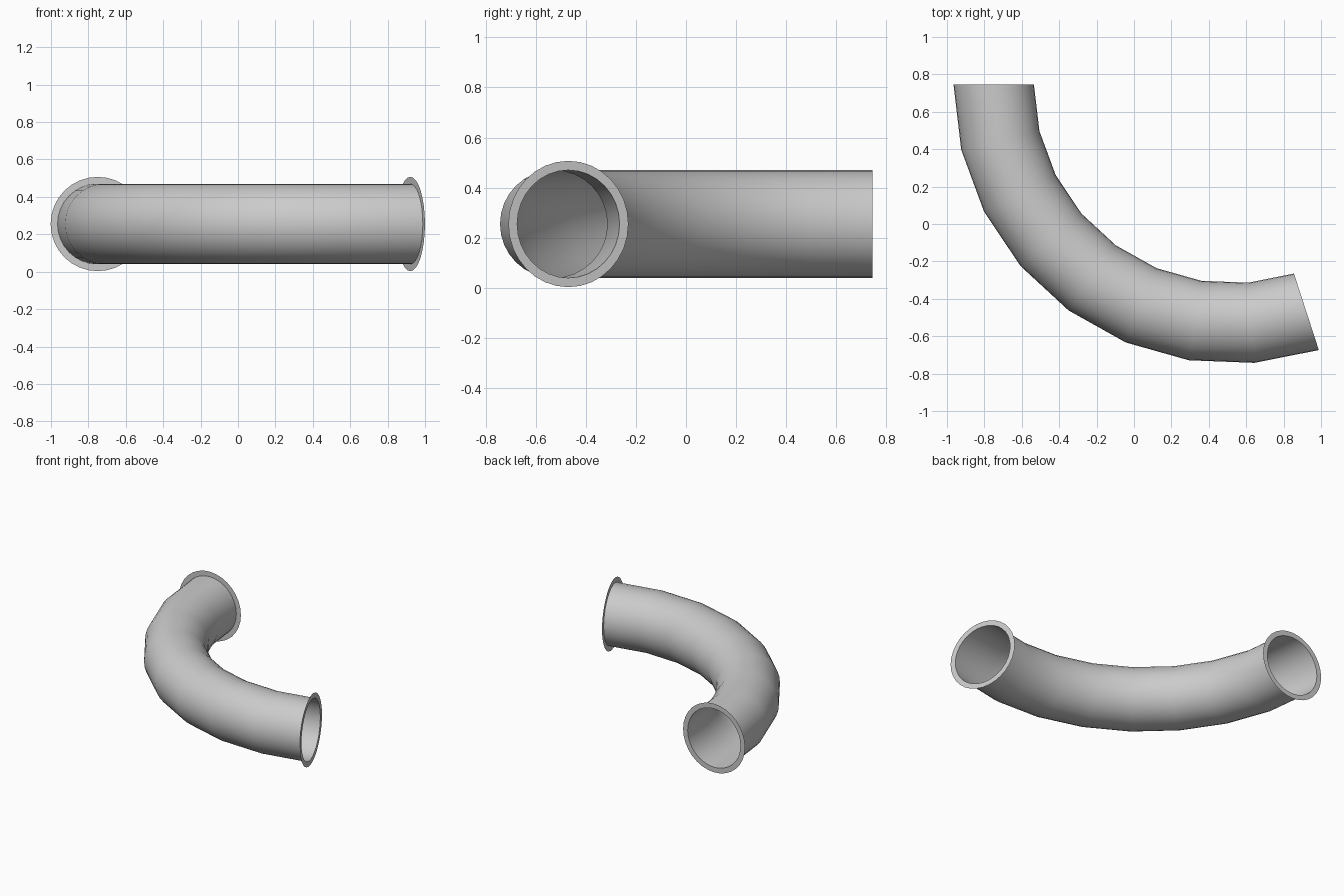
import bpy, bmesh
from math import radians, cos, sin, tau
from mathutils import Vector, Matrix

if "Cube" in bpy.data.objects:
    bpy.data.objects.remove(bpy.data.objects["Cube"])

SIDES = 32
BEND = radians(108)                  # total turn of the elbow
STEPS = 8
BEND_R = 1.277                       # bend radius of the centre line
PIPE_R, FLANGE_R = 0.215, 0.252
Z = 0.255
CENTRE = Vector((0.527, 0.745, Z))   # bend centre


def ring(bm, angle, radius):
    """Circle of vertices across the pipe at an angle along the bend."""
    turn = Matrix.Translation(CENTRE) @ Matrix.Rotation(angle, 4, 'Z')
    return [bm.verts.new(turn @ Vector((-BEND_R + radius * cos(tau * i / SIDES), 0,
                                        radius * sin(tau * i / SIDES))))
            for i in range(SIDES)]


def bridge(bm, a, b):
    for i in range(SIDES):
        j = (i + 1) % SIDES
        bm.faces.new((a[i], a[j], b[j], b[i]))


def finish(bm, name, smooth):
    mesh = bpy.data.meshes.new(name)
    for f in bm.faces:
        f.smooth = smooth
    bm.to_mesh(mesh)
    bm.free()
    obj = bpy.data.objects.new(name, mesh)
    bpy.context.collection.objects.link(obj)
    return obj


# Open-ended curved pipe
bm = bmesh.new()
rings = [ring(bm, BEND * k / STEPS, PIPE_R) for k in range(STEPS + 1)]
for a, b in zip(rings, rings[1:]):
    bridge(bm, a, b)
bm.normal_update()
face = bm.faces[:][0]
mid = CENTRE + Matrix.Rotation(BEND / STEPS / 2, 3, 'Z') @ Vector((-BEND_R, 0, 0))
if face.normal.dot(face.calc_center_median() - mid) < 0:
    bmesh.ops.reverse_faces(bm, faces=bm.faces[:])
finish(bm, "curved_pipe", True)

# Thin flat flange around each mouth, facing away from the pipe
for name, angle, facing in (("rear_flange", 0, 1), ("side_flange", BEND, -1)):
    bm = bmesh.new()
    bridge(bm, ring(bm, angle, PIPE_R), ring(bm, angle, FLANGE_R))
    bm.normal_update()
    outward = Matrix.Rotation(angle, 3, 'Z') @ Vector((0, facing, 0))
    if bm.faces[:][0].normal.dot(outward) < 0:
        bmesh.ops.reverse_faces(bm, faces=bm.faces[:])
    finish(bm, name, False)
